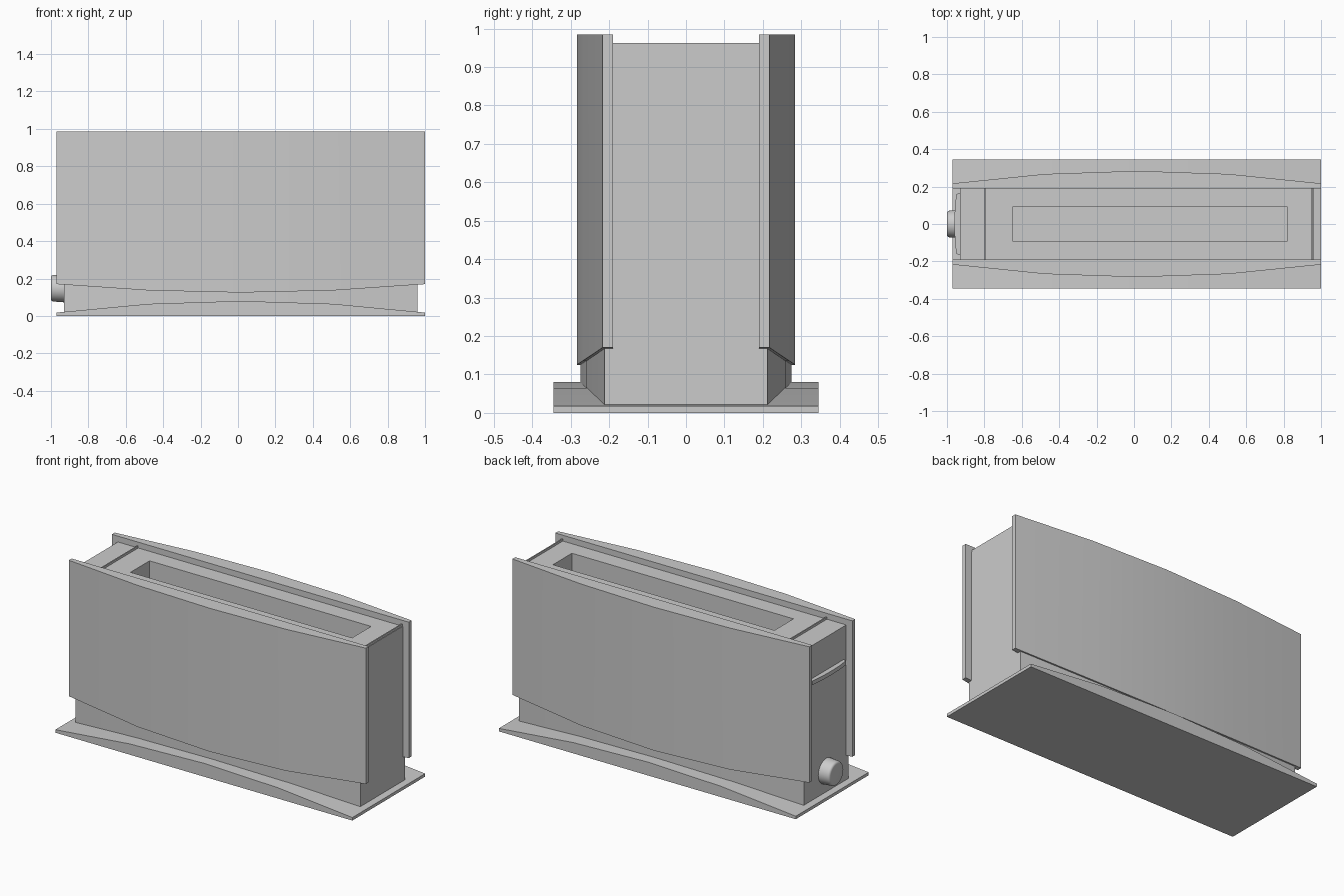
import bpy, bmesh, math
from mathutils import Matrix

if "Cube" in bpy.data.objects:
    bpy.data.objects.remove(bpy.data.objects["Cube"])

STATIONS = (-1, -0.5, 0, 0.5, 1)


def finish(name, bm, smooth=True):
    bmesh.ops.recalc_face_normals(bm, faces=bm.faces)
    me = bpy.data.meshes.new(name)
    bm.to_mesh(me)
    bm.free()
    ob = bpy.data.objects.new(name, me)
    bpy.context.collection.objects.link(ob)
    if smooth:
        bpy.ops.object.select_all(action='DESELECT')
        ob.select_set(True)
        bpy.context.view_layer.objects.active = ob
        bpy.ops.object.shade_smooth_by_angle(angle=math.radians(30))
    return ob


def loft(name, x0, x1, section):
    """Loft a rectangular section along x; section(k) -> y0, y1, z0, z1, k = 0 at ends, 1 mid."""
    bm = bmesh.new()
    rings = []
    for t in STATIONS:
        x = (x0 + x1) / 2 + t * (x1 - x0) / 2
        y0, y1, z0, z1 = section(1 - t * t)
        rings.append([bm.verts.new((x, y, z)) for y, z in
                      ((y0, z0), (y1, z0), (y1, z1), (y0, z1))])
    for a, b in zip(rings, rings[1:]):
        for i in range(4):
            j = (i + 1) % 4
            bm.faces.new((a[i], a[j], b[j], b[i]))
    bm.faces.new(rings[0])
    bm.faces.new(rings[-1])
    return finish(name, bm)


def box(name, x0, x1, y0, y1, z0, z1):
    bm = bmesh.new()
    bmesh.ops.create_cube(bm, size=1)
    bmesh.ops.scale(bm, vec=(x1 - x0, y1 - y0, z1 - z0), verts=bm.verts)
    bmesh.ops.translate(bm, vec=((x0 + x1) / 2, (y0 + y1) / 2, (z0 + z1) / 2), verts=bm.verts)
    return finish(name, bm, False)


# Arched base plate
loft("base_plate", -0.97, 1.0, lambda k: (-0.345, 0.345, 0, 0.018 + 0.062 * k))

# Bulging body with the bread slot cut out
body = loft("body", -0.93, 0.96,
            lambda k: (-0.212 - 0.063 * k, 0.212 + 0.063 * k, 0.012, 0.95))
cutter = box("slot_cutter", -0.65, 0.82, -0.09, 0.09, 0.25, 1.1)
cutter.hide_render = True
cutter.hide_viewport = True
cut = body.modifiers.new("slot", 'BOOLEAN')
cut.operation = 'DIFFERENCE'
cut.solver = 'EXACT'
cut.object = cutter
bpy.context.view_layer.objects.active = body
bpy.ops.object.modifier_apply(modifier=cut.name)
bpy.data.objects.remove(cutter)

# Outer side panels: flat inside, bowed outside, bottom edge dipping in the middle
for name, s in (("front_panel", -1), ("back_panel", 1)):
    loft(name, -0.97, 1.0,
         lambda k: (s * 0.19, s * (0.217 + 0.067 * k), 0.17 - 0.045 * k, 0.985))

# Thin raised ribs across the top
for name, x in (("left_top_rib", -0.802), ("right_top_rib", 0.95)):
    box(name, x, x + 0.007, -0.19, 0.19, 0.94, 0.963)

# Curved lever bar on the left end
bm = bmesh.new()
outline = [(-0.92, -0.168), (-0.95, -0.16), (-0.958, -0.08), (-0.96, 0),
           (-0.958, 0.08), (-0.95, 0.16), (-0.92, 0.168)]
face = bm.faces.new([bm.verts.new((x, y, 0.728)) for x, y in outline])
ext = bmesh.ops.extrude_face_region(bm, geom=[face])
bmesh.ops.translate(bm, vec=(0, 0, 0.024),
                    verts=[v for v in ext["geom"] if isinstance(v, bmesh.types.BMVert)])
finish("lever", bm)

# Round tapered dial with a rounded rim
bm = bmesh.new()
bmesh.ops.create_cone(bm, cap_ends=True, segments=32, radius1=0.076, radius2=0.07, depth=0.08,
                      matrix=Matrix.Translation((-0.96, 0, 0.148))
                      @ Matrix.Rotation(-math.pi / 2, 4, 'Y'))
rim = [e for e in bm.edges if all(v.co.x < -0.99 for v in e.verts)]
bmesh.ops.bevel(bm, geom=rim, offset=0.012, segments=3, profile=0.5, affect='EDGES')
finish("dial", bm)
